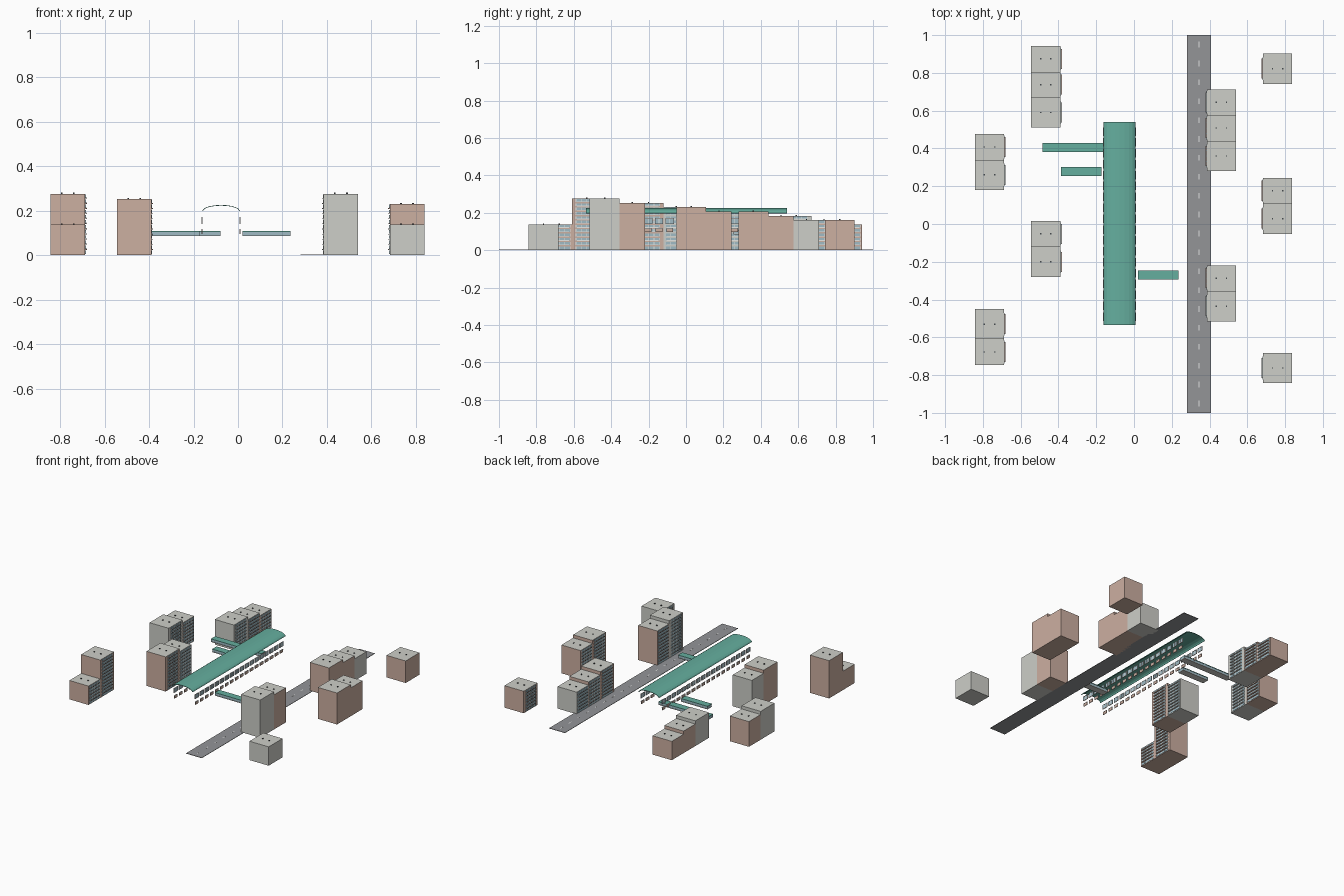
import bpy, bmesh, math
from mathutils import Matrix, Vector

cube = bpy.data.objects.get("Cube")
if cube:
    bpy.data.objects.remove(cube, do_unlink=True)


def material(name, srgb):
    m = bpy.data.materials.new(name)
    m.use_nodes = True
    col = tuple((c / 255) ** 2.2 for c in srgb) + (1.0,)
    m.diffuse_color = col
    m.node_tree.nodes["Principled BSDF"].inputs["Base Color"].default_value = col
    return m


GREY = material("concrete grey", (204, 205, 199))
CLAY = material("clay render", (203, 174, 160))
ROAD = material("asphalt", (146, 147, 150))
TEAL = material("teal roof", (101, 173, 157))
GLASS = material("blue glass", (158, 186, 196))
WHITE = material("white trim", (228, 230, 228))
DARK = material("dark vent", (70, 75, 78))


def add_box(bm, x, y, z, mat=0):
    """Add a box given (min, max) pairs."""
    size = [b - a for a, b in (x, y, z)]
    mid = [(a + b) / 2 for a, b in (x, y, z)]
    mtx = Matrix.Translation(mid) @ Matrix.Diagonal((*size, 1))
    verts = bmesh.ops.create_cube(bm, size=1, matrix=mtx)["verts"]
    for f in {f for v in verts for f in v.link_faces}:
        f.material_index = mat


def finish(name, bm, *mats):
    bmesh.ops.recalc_face_normals(bm, faces=bm.faces[:])
    me = bpy.data.meshes.new(name)
    bm.to_mesh(me)
    bm.free()
    for m in mats:
        me.materials.append(m)
    ob = bpy.data.objects.new(name, me)
    bpy.context.collection.objects.link(ob)
    return ob


def around(c, width):
    return (c - width / 2, c + width / 2)


SIZE, STEP, FLOOR = 0.16, 0.136, 0.023


def apartment(name, x, y_start, y_end, floors, wall, facing):
    """One block: walls, grey roof, vents and a balcony facade facing +x or -x."""
    bm = bmesh.new()
    height = floors * FLOOR
    add_box(bm, around(x, 0.155), sorted((y_start, y_end)), (0, height))
    for f in bm.faces:
        if f.normal.z > 0.5:
            f.material_index = 1
    finish(name + "_walls", bm, wall, GREY)

    yc = (y_start + y_end) / 2
    bm = bmesh.new()
    for dx in (-0.027, 0.027):
        add_box(bm, around(x + dx, 0.007), around(yc, 0.007), (height, height + 0.005))
    finish(name + "_roof_vents", bm, DARK)

    face = x + facing * 0.0775

    def out(depth):
        return sorted((face, face + facing * depth))

    bm = bmesh.new()
    for i in range(floors):
        z = i * FLOOR
        add_box(bm, out(0.002), around(yc, 0.12), (z + 0.005, z + 0.02), 0)
        for k in range(-2, 3):
            add_box(bm, out(0.003), around(yc + k * 0.029, 0.003), (z + 0.005, z + 0.02), 1)
        if i:
            # balcony slab with a low front rail
            add_box(bm, out(0.008), around(yc, 0.106), (z + 0.001, z + 0.004), 2)
            rail = sorted((face + facing * 0.007, face + facing * 0.008))
            add_box(bm, rail, around(yc, 0.106), (z + 0.004, z + 0.008), 1)
    finish(name + "_facade", bm, GLASS, WHITE, wall)


def terrace(name, x, start, direction, facing, blocks):
    """Row of blocks stepping down from the tallest one."""
    edge = start
    for i, (floors, wall) in enumerate(blocks):
        end = start + direction * (SIZE + i * STEP)
        apartment(f"{name}_block_{i + 1}", x, edge, end, floors, wall, facing)
        edge = end


# Housing rows on both sides
terrace("inner_right_back", -0.467, 0.51, 1, 1, [(8, GREY), (7, CLAY), (6, CLAY)])
terrace("inner_right_front", -0.467, -0.28, 1, 1, [(11, CLAY), (10, GREY)])
terrace("outer_right_back", -0.765, 0.18, 1, 1, [(9, GREY), (8, CLAY)])
terrace("outer_right_front", -0.765, -0.45, -1, 1, [(12, CLAY), (6, CLAY)])
terrace("inner_left_back", 0.463, 0.28, 1, -1, [(9, CLAY), (8, CLAY), (7, GREY)])
terrace("inner_left_front", 0.463, -0.515, 1, -1, [(12, GREY), (11, CLAY)])
terrace("outer_left_back", 0.76, 0.742, 1, -1, [(7, CLAY)])
terrace("outer_left_middle", 0.76, -0.052, 1, -1, [(10, CLAY), (9, CLAY)])
terrace("outer_left_front", 0.76, -0.842, 1, -1, [(6, GREY)])

# Road with dashed centre line
bm = bmesh.new()
add_box(bm, (0.28, 0.407), (-1, 1), (0, 0.003))
finish("road", bm, ROAD)
bm = bmesh.new()
for i in range(20):
    add_box(bm, around(0.343, 0.005), around(-0.95 + i * 0.1, 0.03), (0.003, 0.0036))
finish("lane_dashes", bm, WHITE)

# Station canopy: shallow arched shell
bm = bmesh.new()
MID, HALF, SIDES = -0.076, 0.083, 10
profile = []
for i in range(SIDES + 1):
    a = math.pi * i / SIDES
    profile.append((MID - HALF * math.cos(a), 0.198 + 0.026 * math.sin(a)))
front = [bm.verts.new((x, -0.535, z)) for x, z in profile]
edges = [bm.edges.new(pair) for pair in zip(front, front[1:])]
bmesh.ops.extrude_edge_only(bm, edges=edges)
bm.verts.ensure_lookup_table()
for v in bm.verts[SIDES + 1:]:
    v.co.y = 0.54
canopy = finish("station_canopy", bm, TEAL)
shell = canopy.modifiers.new("shell", "SOLIDIFY")
shell.thickness = 0.003
shell.offset = 0

# Station side walls: two rows of separate panels
for side, label in ((-1, "right"), (1, "left")):
    bm = bmesh.new()
    wx = MID + side * (HALF + 0.002)
    for i in range(18):
        y = -0.49 + i * 0.0576
        add_box(bm, around(wx, 0.003), around(y, 0.042), (0.142, 0.172), 0)
        for z in (0.142, 0.17):
            add_box(bm, around(wx, 0.005), around(y, 0.044), around(z, 0.004), 1)
        for dy in (-0.021, 0, 0.021):
            add_box(bm, around(wx, 0.005), around(y + dy, 0.003), (0.142, 0.172), 1)
        add_box(bm, around(wx, 0.004), around(y, 0.036), (0.096, 0.116), 2)
        add_box(bm, around(wx, 0.005), around(y, 0.036), (0.114, 0.118), 1)
    finish(f"station_panels_{label}", bm, GLASS, WHITE, CLAY)

# Glazed footbridges with teal roofs
for name, xs, y in (("long_bridge", (-0.485, -0.078), 0.405),
                    ("short_bridge", (-0.386, -0.172), 0.278),
                    ("road_bridge", (0.02, 0.235), -0.27)):
    bm = bmesh.new()
    add_box(bm, xs, around(y, 0.05), (0.085, 0.089), 1)
    add_box(bm, xs, around(y, 0.046), (0.089, 0.104), 0)
    add_box(bm, xs, around(y, 0.05), (0.104, 0.108), 2)
    finish(name, bm, GLASS, GREY, TEAL)
